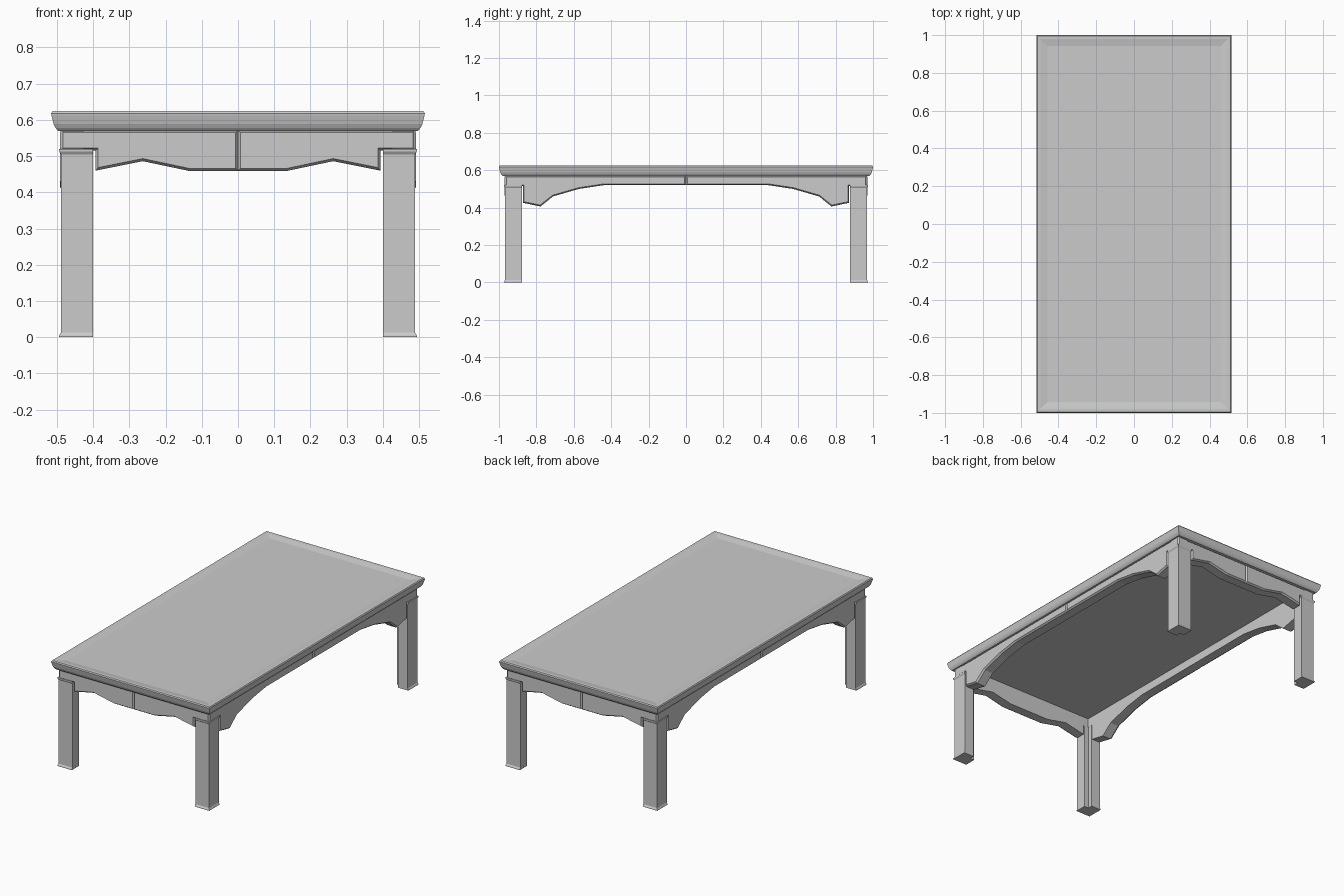
import bpy, bmesh

if "Cube" in bpy.data.objects:
    bpy.data.objects.remove(bpy.data.objects["Cube"])


def finish(name, bm, mirror=True):
    bmesh.ops.recalc_face_normals(bm, faces=bm.faces)
    mesh = bpy.data.meshes.new(name)
    bm.to_mesh(mesh)
    bm.free()
    ob = bpy.data.objects.new(name, mesh)
    bpy.context.collection.objects.link(ob)
    if mirror:
        mod = ob.modifiers.new("mirror", 'MIRROR')
        mod.use_axis = (True, True, False)
    return ob


def loft(rings):
    """Closed solid through a list of equal-length point rings."""
    bm = bmesh.new()
    vs = [[bm.verts.new(p) for p in r] for r in rings]
    n = len(vs[0])
    for a, b in zip(vs, vs[1:]):
        for i in range(n):
            j = (i + 1) % n
            bm.faces.new((a[i], a[j], b[j], b[i]))
    bm.faces.new(vs[0][::-1])
    bm.faces.new(vs[-1])
    return bm


# Table top: moulded edge, then a shallow dished panel (edge inset, height)
profile = [(0.019, 0.570), (0.012, 0.578), (0.007, 0.588), (0.001, 0.612),
           (0.0, 0.618), (0.004, 0.624), (0.020, 0.624), (0.058, 0.617)]
rings = []
for inset, z in profile:
    x, y = 0.516 - inset, 1.0 - inset
    rings.append([(-x, -y, z), (x, -y, z), (x, y, z), (-x, y, z)])
finish("table_top", loft(rings), mirror=False)

# Legs: notched inner corner, outer faces slightly recessed between end rims
rings = []
for recess, z in [(0, 0), (0, 0.004), (0.005, 0.013),
                  (0.005, 0.505), (0, 0.513), (0, 0.52)]:
    x, y = 0.494 - recess, 0.973 - recess
    rings.append([(x, y, z), (0.40, y, z), (0.40, 0.905, z), (0.428, 0.905, z),
                  (0.428, 0.877, z), (x, 0.877, z)])
finish("legs", loft(rings))


# Aprons: half outline (u, z), raised bevelled face, mirrored to all quarters
def apron(name, outline, face, thickness, place, axis):
    raise_by = 0.010
    base = face - raise_by
    bm = loft([[place(u, face - thickness, z) for u, z in outline],
               [place(u, base, z) for u, z in outline]])
    bmesh.ops.recalc_face_normals(bm, faces=bm.faces)
    front = [f for f in bm.faces
             if all(abs(v.co[axis] - base) < 1e-5 for v in f.verts)]
    bmesh.ops.inset_region(bm, faces=front, thickness=0.007, depth=raise_by,
                           use_even_offset=True)
    # open the centre joint where the two halves meet
    middle = [f for f in bm.faces
              if all(abs(v.co[1 - axis]) < 1e-5 for v in f.verts)]
    bmesh.ops.delete(bm, geom=middle, context='FACES_ONLY')
    finish(name, bm)


end_outline = [(0, 0.572), (0.490, 0.572), (0.490, 0.515), (0.393, 0.515),
               (0.393, 0.460), (0.263, 0.486), (0.135, 0.459), (0, 0.459)]
apron("end_aprons", end_outline, 0.970, 0.065, lambda u, d, z: (u, d, z), 1)

side_outline = [(0, 0.572), (0.968, 0.572), (0.968, 0.515), (0.872, 0.515),
                (0.872, 0.426), (0.778, 0.406), (0.711, 0.460),
                (0.572, 0.500), (0.440, 0.520), (0, 0.520)]
apron("side_aprons", side_outline, 0.492, 0.065, lambda u, d, z: (d, u, z), 0)
